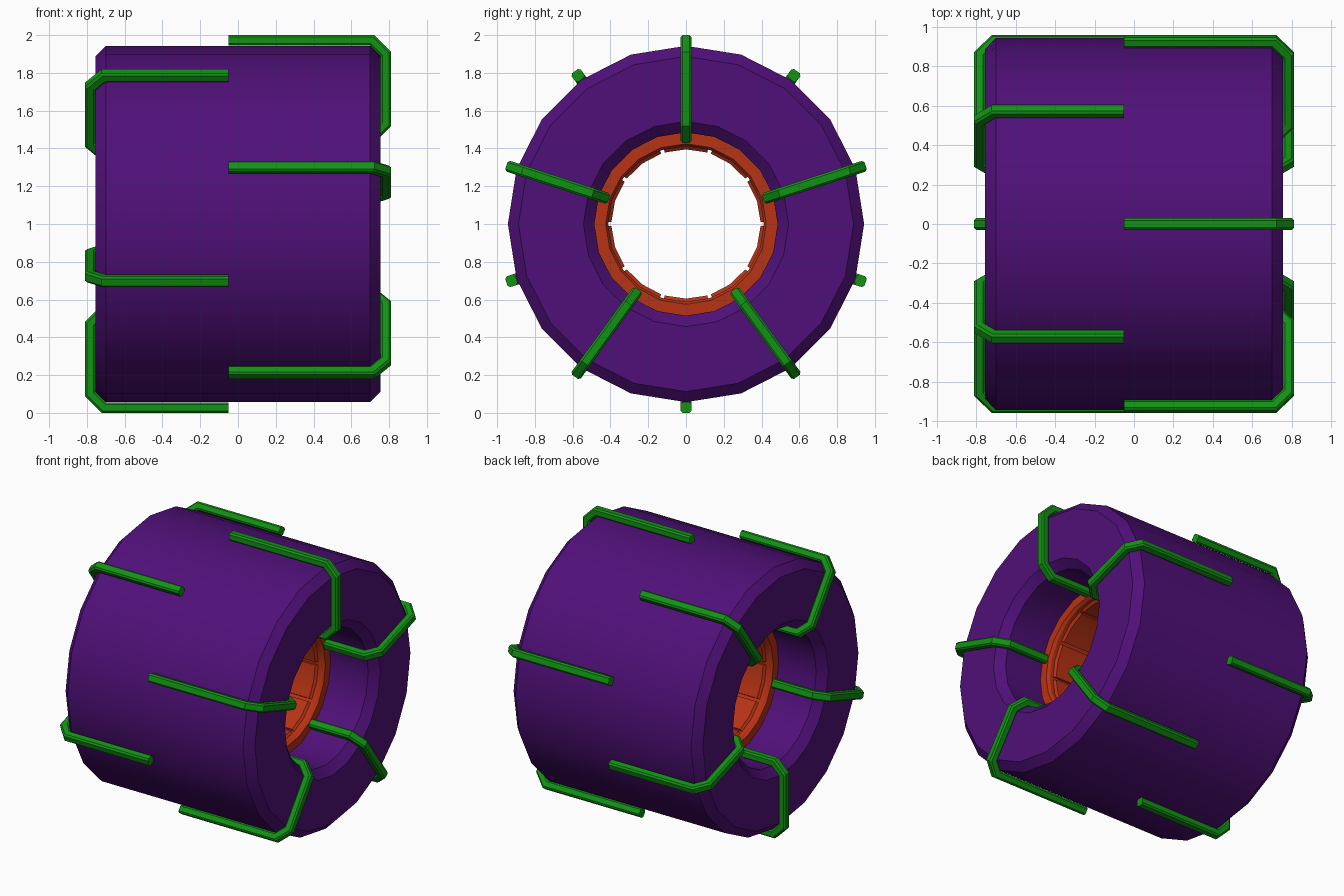
import bpy, bmesh, math
from mathutils import Vector

if "Cube" in bpy.data.objects:
    bpy.data.objects.remove(bpy.data.objects["Cube"], do_unlink=True)

CENTRE = Vector((0, 0, 1))
SIDES = 20


def material(name, rgb):
    m = bpy.data.materials.new(name)
    m.use_nodes = True
    colour = (*rgb, 1)
    m.diffuse_color = colour
    m.node_tree.nodes["Principled BSDF"].inputs["Base Color"].default_value = colour
    return m


PURPLE = material("purple", (0.08, 0.005, 0.19))
GREEN = material("green", (0.006, 0.29, 0.007))
ORANGE = material("orange", (0.48, 0.033, 0.007))


def on_axle(x, r, angle):
    """Point at distance r from the horizontal axle running along x."""
    return CENTRE + Vector((x, r * math.cos(angle), r * math.sin(angle)))


def build(name, rings, mat, closed):
    """Skin a row of equal loops; join last to first, or cap the ends."""
    bm = bmesh.new()
    loops = [[bm.verts.new(p) for p in ring] for ring in rings]
    n = len(loops[0])
    pairs = list(zip(loops, loops[1:]))
    if closed:
        pairs.append((loops[-1], loops[0]))
    else:
        bm.faces.new(loops[0])
        bm.faces.new(loops[-1])
    for a, b in pairs:
        for i in range(n):
            j = (i + 1) % n
            bm.faces.new((a[i], a[j], b[j], b[i]))
    bmesh.ops.recalc_face_normals(bm, faces=bm.faces)
    mesh = bpy.data.meshes.new(name)
    bm.to_mesh(mesh)
    bm.free()
    mesh.materials.append(mat)
    obj = bpy.data.objects.new(name, mesh)
    bpy.context.collection.objects.link(obj)
    bpy.ops.object.select_all(action='DESELECT')
    obj.select_set(True)
    bpy.context.view_layer.objects.active = obj
    bpy.ops.object.shade_smooth_by_angle(angle=math.radians(30))
    return obj


def lathe(name, half_profile, mat):
    """Turn a profile, mirrored in x, around the axle."""
    profile = half_profile + [(-x, r) for x, r in reversed(half_profile)]
    rings = [[on_axle(x, r, math.pi / 2 + k * math.tau / SIDES) for x, r in profile]
             for k in range(SIDES)]
    return build(name, rings, mat, True)


def clip(name, side, angle):
    """Bar hooked over the rim and back into the bore."""
    path = [Vector(p) for p in ((-0.05 * side, 0.972), (0.71, 0.972), (0.782, 0.9),
                                (0.782, 0.53), (0.71, 0.458), (0.38, 0.458))]
    w, t, c = 0.03, 0.028, 0.011
    section = [(w, t - c), (w - c, t), (c - w, t), (-w, t - c),
               (-w, c - t), (c - w, -t), (w - c, -t), (w, c - t)]
    across = Vector((0, -math.sin(angle), math.cos(angle)))
    rings = []
    for i, p in enumerate(path):
        before = (p - path[i - 1]).normalized() if i else (path[1] - p).normalized()
        after = (path[i + 1] - p).normalized() if i < len(path) - 1 else before
        n0, n1 = Vector((-before.y, before.x)), Vector((-after.y, after.x))
        mitre = (n0 + n1) / (1 + n0.dot(n1))
        rings.append([on_axle(side * (p + mitre * v).x, (p + mitre * v).y, angle) + across * u
                      for u, v in section])
    return build(name, rings, GREEN, False)


# Hollow drum with chamfered rims
lathe("drum", [(0.40, 0.485), (0.70, 0.485), (0.755, 0.543), (0.755, 0.887), (0.70, 0.943)], PURPLE)

# Ring set deep in the bore
lathe("inner_ring", [(0.38, 0.412), (0.40, 0.425), (0.40, 0.488)], ORANGE)

# Shallow pads lining the ring
for k in range(10):
    mid = math.pi / 2 + k * math.tau / 10
    rings = []
    for offset in (-16.5, 0, 16.5):
        a = mid + math.radians(offset)
        rings.append([on_axle(x, r, a) for x, r in
                      ((-0.36, 0.42), (-0.34, 0.395), (0.34, 0.395), (0.36, 0.42))])
    build(f"ring_pad_{k + 1}", rings, ORANGE, False)

# Five clips on each end, staggered
for side, label in ((1, "left"), (-1, "right")):
    for k in range(5):
        clip(f"{label}_clip_{k + 1}", side, side * math.pi / 2 + k * math.tau / 5)
